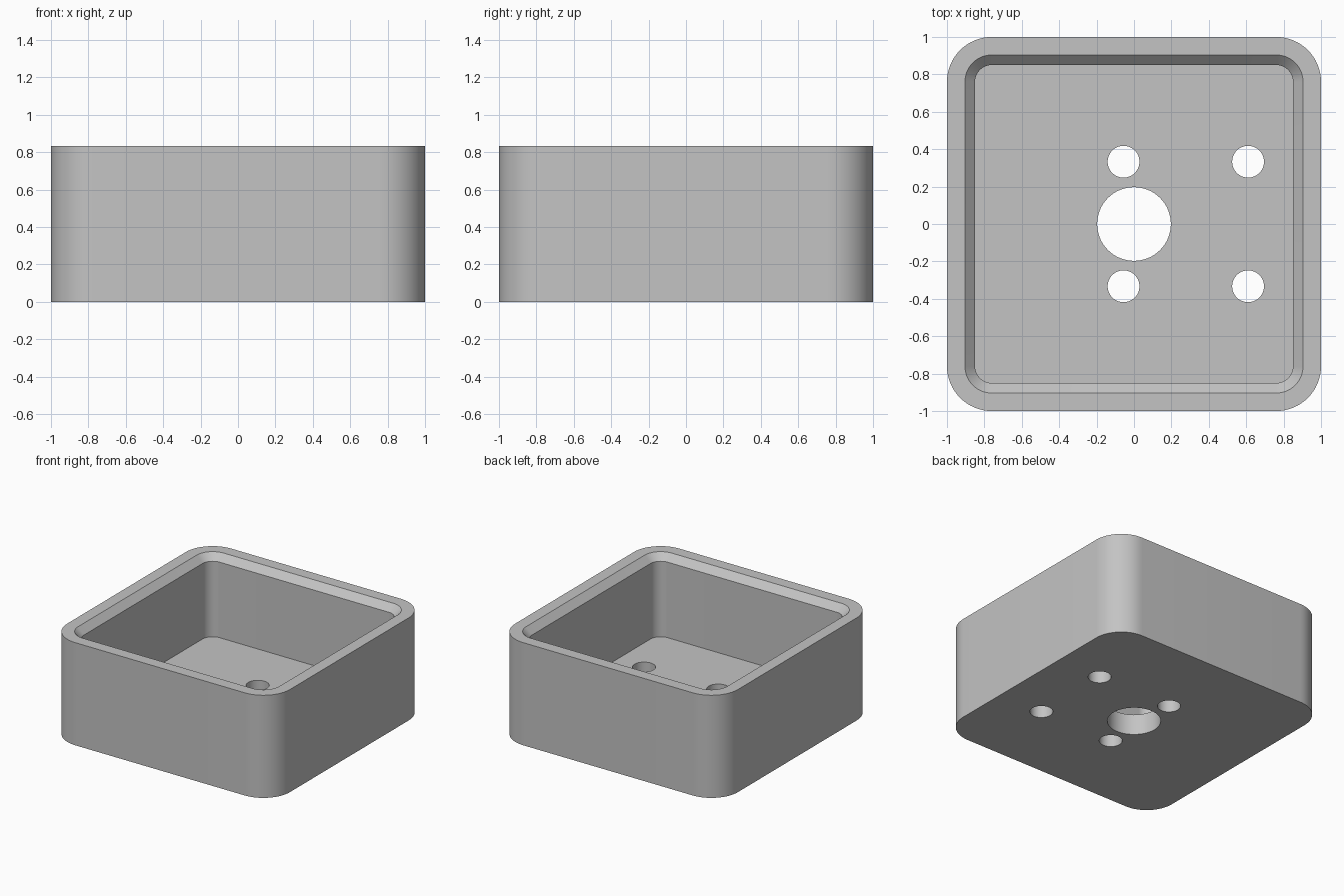
import bpy, bmesh, math

cube = bpy.data.objects.get("Cube")
if cube:
    bpy.data.objects.remove(cube, do_unlink=True)

HEIGHT, FLOOR, CHAMFER = 0.833, 0.167, 0.053
OUTER_RADIUS = 0.24
CORNER_STEPS = 16

grey = bpy.data.materials.new("light grey")
grey.use_nodes = True
colour = (0.55, 0.55, 0.55, 1)
grey.diffuse_color = colour
grey.node_tree.nodes["Principled BSDF"].inputs["Base Color"].default_value = colour


def rounded_square(bm, half, z):
    """Ring of vertices whose corners stay concentric with the outer wall."""
    core = 1 - OUTER_RADIUS
    radius = half - core
    ring = []
    for quarter, (sx, sy) in enumerate([(1, 1), (-1, 1), (-1, -1), (1, -1)]):
        for i in range(CORNER_STEPS + 1):
            a = (quarter + i / CORNER_STEPS) * math.pi / 2
            ring.append(bm.verts.new((sx * core + radius * math.cos(a),
                                      sy * core + radius * math.sin(a), z)))
    return ring


# Tray: rings run up the outside, over the rim and down the inside
bm = bmesh.new()
rings = [rounded_square(bm, half, z) for half, z in (
    (1, 0), (1, HEIGHT), (0.904, HEIGHT),
    (0.85, HEIGHT - CHAMFER), (0.85, FLOOR))]
for low, high in zip(rings, rings[1:]):
    n = len(low)
    for i in range(n):
        j = (i + 1) % n
        bm.faces.new((low[i], low[j], high[j], high[i]))
bm.faces.new(rings[0][::-1])
bm.faces.new(rings[-1])
bmesh.ops.recalc_face_normals(bm, faces=bm.faces)
mesh = bpy.data.meshes.new("square_tray")
bm.to_mesh(mesh)
bm.free()
mesh.materials.append(grey)
tray = bpy.data.objects.new("square_tray", mesh)
bpy.context.collection.objects.link(tray)


# Holes through the floor: one large in the centre, four small around it
holes = [(0, 0, 0.197)] + [(x, y, 0.085) for x in (-0.056, 0.61) for y in (-0.333, 0.333)]
for x, y, radius in holes:
    bpy.ops.mesh.primitive_cylinder_add(vertices=64, radius=radius, depth=0.5, location=(x, y, 0.1))
    cutter = bpy.context.object
    cutter.name = "hole_cutter"
    cutter.hide_render = True
    cutter.data.materials.append(grey)
    cut = tray.modifiers.new("hole", 'BOOLEAN')
    cut.operation = 'DIFFERENCE'
    cut.solver = 'EXACT'
    cut.object = cutter
    bpy.context.view_layer.objects.active = tray
    bpy.ops.object.modifier_apply(modifier=cut.name)
    bpy.data.objects.remove(cutter, do_unlink=True)

# Smooth corners with crisp edges
bpy.ops.object.select_all(action='DESELECT')
tray.select_set(True)
bpy.context.view_layer.objects.active = tray
bpy.ops.object.shade_smooth_by_angle(angle=math.radians(30))
